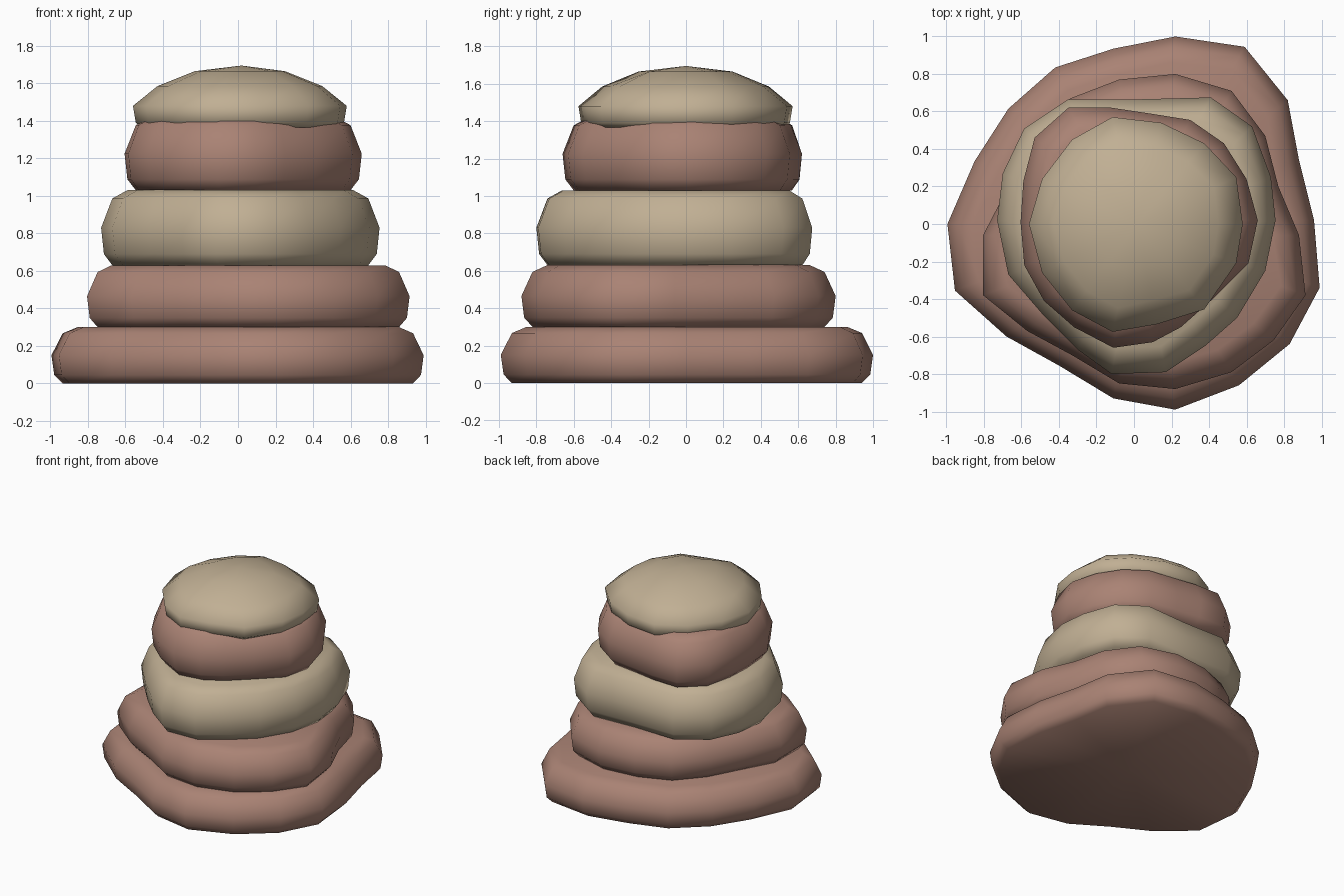
import bpy, bmesh, math
from mathutils import Vector


def material(name, rgb):
    m = bpy.data.materials.new(name)
    m.diffuse_color = (*rgb, 1)
    return m


clay = material("clay_red", (0.40, 0.225, 0.175))
sand = material("sand_tan", (0.53, 0.43, 0.295))


def stone(name, outline, profile, mat, apex=0.0):
    """Loft an irregular outline (counter-clockwise) through (inset, z) rings and close both ends."""
    pts = [Vector(p) for p in outline]
    centre = sum(pts, Vector((0, 0))) / len(pts)
    bm = bmesh.new()
    rings = []
    for inset, z in profile:
        ring = []
        for p in pts:
            d = p - centre
            q = centre + d * (1 - inset / d.length)
            ring.append(bm.verts.new((q.x, q.y, z)))
        rings.append(ring)
    n = len(pts)
    for a, b in zip(rings, rings[1:]):
        for i in range(n):
            j = (i + 1) % n
            bm.faces.new((a[i], a[j], b[j], b[i]))
    # centre fans at the bottom and top
    low = bm.verts.new((centre.x, centre.y, profile[0][1]))
    high = bm.verts.new((centre.x, centre.y, profile[-1][1] + apex))
    for i in range(n):
        j = (i + 1) % n
        bm.faces.new((low, rings[0][j], rings[0][i]))
        bm.faces.new((high, rings[-1][i], rings[-1][j]))
    bmesh.ops.recalc_face_normals(bm, faces=bm.faces)
    for f in bm.faces:
        f.smooth = True
    mesh = bpy.data.meshes.new(name)
    bm.to_mesh(mesh)
    bm.free()
    mesh.materials.append(mat)
    ob = bpy.data.objects.new(name, mesh)
    bpy.context.collection.objects.link(ob)
    return ob


def rounded(z0, z1):
    """Side profile shared by the rounded slabs."""
    h = z1 - z0
    return [(0.06, z0), (0.015, z0 + 0.15 * h), (0, z0 + 0.5 * h),
            (0.06, z0 + 0.89 * h), (0.14, z1)]


# wide bottom slab
stone("base_stone", [
    (0.96, 0.02), (0.88, 0.34), (0.82, 0.66), (0.59, 0.945), (0.22, 1.0), (-0.11, 0.935),
    (-0.42, 0.835), (-0.67, 0.615), (-0.85, 0.335), (-0.995, 0.0), (-0.955, -0.355),
    (-0.68, -0.60), (-0.40, -0.755), (-0.11, -0.93), (0.22, -0.99), (0.56, -0.86),
    (0.83, -0.64), (0.99, -0.34)], rounded(0, 0.30), clay)

# second slab
stone("second_stone", [
    (0.88, -0.06), (0.77, 0.20), (0.70, 0.47), (0.52, 0.71), (0.22, 0.80), (-0.08, 0.77),
    (-0.34, 0.67), (-0.53, 0.46), (-0.67, 0.20), (-0.805, -0.06), (-0.805, -0.38),
    (-0.57, -0.57), (-0.33, -0.70), (-0.08, -0.85), (0.22, -0.88), (0.52, -0.79),
    (0.745, -0.62), (0.915, -0.38)], rounded(0.30, 0.63), clay)

# pale middle slab
stone("middle_stone", [
    (0.755, 0.02), (0.73, 0.25), (0.63, 0.52), (0.41, 0.675), (0.03, 0.665), (-0.35, 0.665),
    (-0.585, 0.51), (-0.70, 0.27), (-0.73, 0.02), (-0.67, -0.27), (-0.48, -0.49),
    (-0.30, -0.67), (-0.12, -0.80), (0.17, -0.79), (0.38, -0.65), (0.55, -0.50),
    (0.70, -0.25)], rounded(0.63, 1.03), sand)

# upper slab
stone("upper_stone", [
    (0.66, 0.02), (0.60, 0.24), (0.48, 0.43), (0.30, 0.555), (0.08, 0.59), (-0.12, 0.62),
    (-0.35, 0.62), (-0.53, 0.46), (-0.59, 0.23), (-0.605, 0.01), (-0.585, -0.22),
    (-0.48, -0.41), (-0.32, -0.55), (-0.11, -0.66), (0.10, -0.63), (0.25, -0.55),
    (0.42, -0.40), (0.61, -0.21)], rounded(1.03, 1.42), clay)

# domed cap with a short skirt
stone("cap_stone", [
    (0.58, 0.0), (0.545, 0.25), (0.375, 0.43), (0.145, 0.54), (-0.115, 0.57), (-0.33, 0.45),
    (-0.49, 0.24), (-0.56, 0.0), (-0.49, -0.26), (-0.33, -0.46), (-0.115, -0.575),
    (0.12, -0.535), (0.375, -0.455), (0.545, -0.21)],
    [(0.05, 1.365), (0.015, 1.39), (0, 1.48), (0.13, 1.585), (0.33, 1.665)], sand, apex=0.03)
